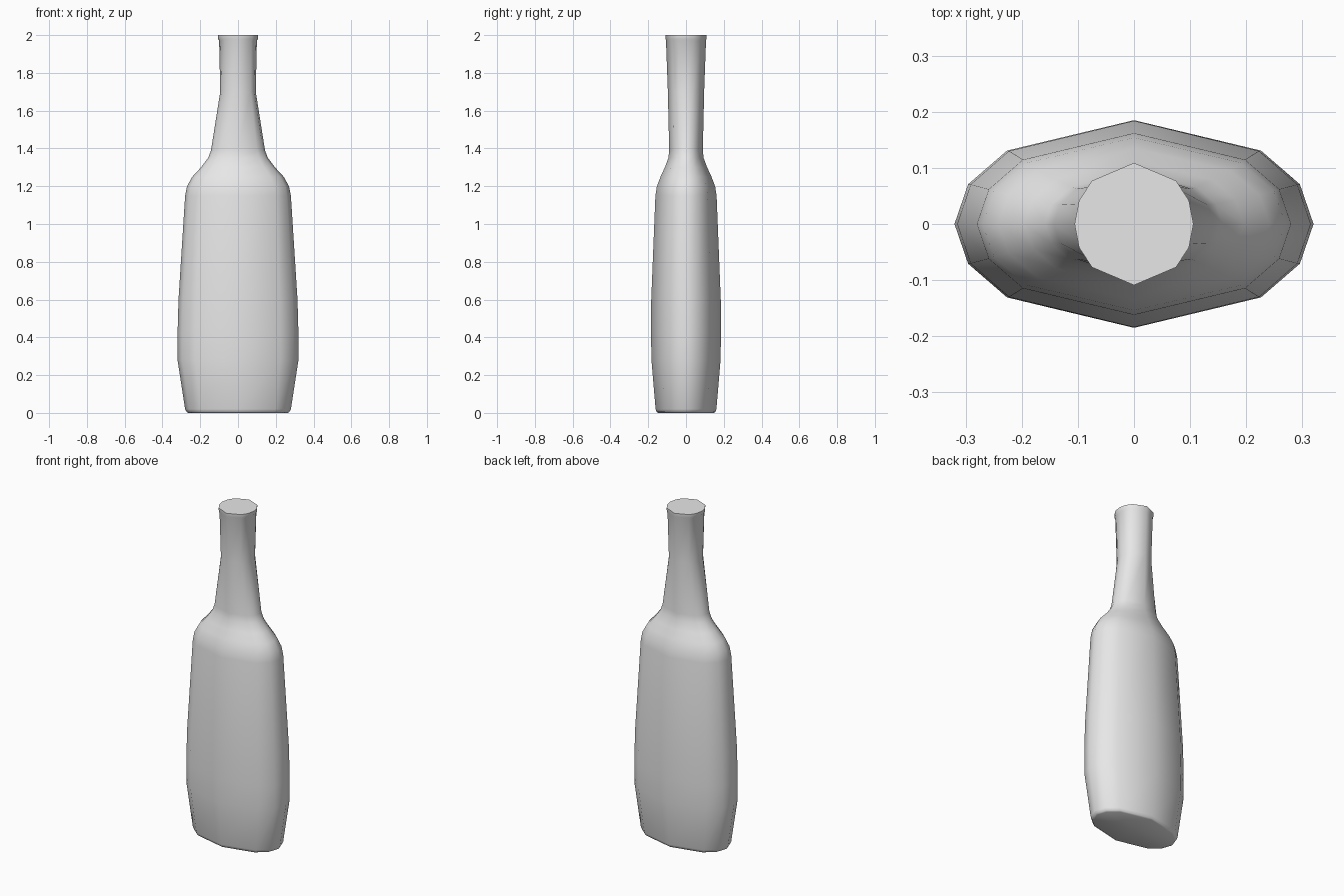
import bpy, bmesh
from math import cos, sin, radians

cube = bpy.data.objects.get("Cube")
if cube:
    bpy.data.objects.remove(cube, do_unlink=True)

# Grey material
grey = bpy.data.materials.new("light_grey")
grey.use_nodes = True
colour = (0.8, 0.8, 0.8, 1)
grey.diffuse_color = colour
for node in grey.node_tree.nodes:
    if node.type == 'BSDF_PRINCIPLED':
        node.inputs["Base Color"].default_value = colour

# Bottle profile: height, half width, half depth
PROFILE = [
    (0, .262, .148), (.005, .272, .156), (.02, .28, .161),
    (.28, .32, .183), (.42, .32, .185), (.6, .315, .184),
    (1.15, .28, .162), (1.2, .27, .154), (1.25, .242, .135),
    (1.3, .196, .112), (1.35, .158, .093), (1.39, .143, .089),
    (1.7, .094, .096), (1.97, .1, .106), (1.98, .106, .108), (2, .106, .109),
]

# Uneven steps leave the broad front and back faces wide
ANGLES = [base + step for base in (0, 180)
          for step in (0, 22.5, 45, 90, 135, 157.5)]


def loft(name, profile, material):
    bm = bmesh.new()
    rings = [[bm.verts.new((rx * cos(radians(a)), ry * sin(radians(a)), z))
              for a in ANGLES] for z, rx, ry in profile]
    n = len(ANGLES)
    for low, high in zip(rings, rings[1:]):
        for i in range(n):
            j = (i + 1) % n
            bm.faces.new((low[i], low[j], high[j], high[i]))
    # Flat top cap, and a base fanned from its middle
    bm.faces.new(rings[-1])
    centre = bm.verts.new((0, 0, profile[0][0]))
    for i in range(n):
        bm.faces.new((rings[0][(i + 1) % n], rings[0][i], centre))
    bmesh.ops.recalc_face_normals(bm, faces=bm.faces)
    mesh = bpy.data.meshes.new(name)
    bm.to_mesh(mesh)
    bm.free()
    mesh.materials.append(material)
    obj = bpy.data.objects.new(name, mesh)
    bpy.context.collection.objects.link(obj)
    return obj


bottle = loft("bottle", PROFILE, grey)
bpy.ops.object.select_all(action='DESELECT')
bottle.select_set(True)
bpy.context.view_layer.objects.active = bottle
bpy.ops.object.shade_smooth_by_angle(angle=radians(60))
